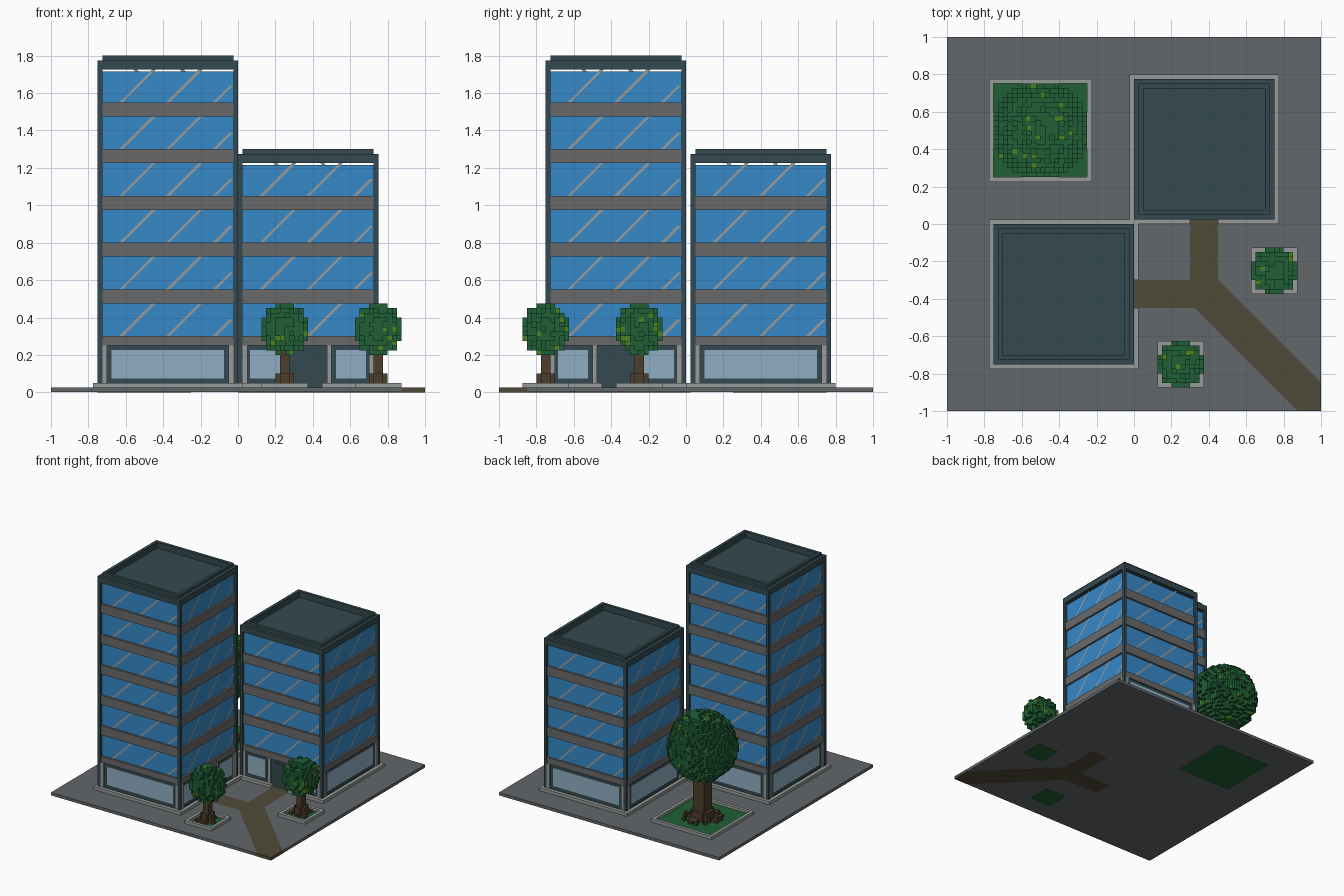
import bpy, bmesh, random
from math import pi
from mathutils import Matrix, Vector

random.seed(4)
if "Cube" in bpy.data.objects:
    bpy.data.objects.remove(bpy.data.objects["Cube"])


def material(name, hexcode):
    srgb = [int(hexcode[i:i + 2], 16) / 255 for i in (0, 2, 4)]
    col = [c / 12.92 if c < 0.04 else ((c + 0.055) / 1.055) ** 2.4 for c in srgb] + [1]
    m = bpy.data.materials.new(name)
    m.use_nodes = True
    m.diffuse_color = col
    bsdf = m.node_tree.nodes["Principled BSDF"]
    bsdf.inputs["Base Color"].default_value = col
    bsdf.inputs["Roughness"].default_value = 0.8
    return m


PAVING = material("paving grey", "63676b")
BAND = material("concrete grey", "696969")
DARK = material("dark slate", "344a50")
STONE = material("light stone", "989a9a")
GLASS = material("blue glass", "3689c8")
PALE = material("pale glass", "90afc3")
LEAF = material("leaf green", "1f5f36")
LIME = material("lime green", "4c8420")
BARK = material("bark brown", "4c3e2c")
DIRT = material("path brown", "504b38")

V = 0.025  # block size
GROUND = V


def finish(name, bm, *mats):
    me = bpy.data.meshes.new(name)
    bm.to_mesh(me)
    bm.free()
    for m in mats:
        me.materials.append(m)
    ob = bpy.data.objects.new(name, me)
    bpy.context.collection.objects.link(ob)
    return ob


def add_box(bm, x0, x1, y0, y1, z0, z1, frame=Matrix()):
    size = Matrix.Diagonal((x1 - x0, y1 - y0, z1 - z0, 1))
    mid = Matrix.Translation(((x0 + x1) / 2, (y0 + y1) / 2, (z0 + z1) / 2))
    bmesh.ops.create_cube(bm, size=1, matrix=frame @ mid @ size)


def square_rings(name, mat, centre, profile, closed=False):
    """Square-plan solid following (half width, height) pairs."""
    bm = bmesh.new()
    cx, cy = centre
    rings = [[bm.verts.new((cx + sx * h, cy + sy * h, z))
              for sx, sy in ((-1, -1), (1, -1), (1, 1), (-1, 1))] for h, z in profile]
    pairs = list(zip(rings, rings[1:]))
    if closed:
        pairs.append((rings[-1], rings[0]))
    else:
        bm.faces.new(rings[0][::-1])
        bm.faces.new(rings[-1])
    for a, b in pairs:
        for i in range(4):
            j = (i + 1) % 4
            bm.faces.new((a[i], a[j], b[j], b[i]))
    bmesh.ops.recalc_face_normals(bm, faces=bm.faces)
    return finish(name, bm, mat)


def prism(name, mat, outline, z0, z1):
    bm = bmesh.new()
    face = bm.faces.new([bm.verts.new((x, y, z0)) for x, y in outline])
    out = bmesh.ops.extrude_face_region(bm, geom=[face])["geom"]
    bmesh.ops.translate(bm, vec=(0, 0, z1 - z0),
                        verts=[g for g in out if isinstance(g, bmesh.types.BMVert)])
    bmesh.ops.recalc_face_normals(bm, faces=bm.faces)
    return finish(name, bm, mat)


def voxels(name, cells, centre, mats, pick=lambda: 0):
    """Skin of a set of grid cells, with one colour per cell."""
    bm = bmesh.new()
    origin = Vector((*centre, 0))
    for c in sorted(cells):
        index = pick()
        for axis in range(3):
            for s in (0, 1):
                step = [0, 0, 0]
                step[axis] = 2 * s - 1
                if tuple(a + b for a, b in zip(c, step)) in cells:
                    continue
                quad = []
                for p, q in ((0, 0), (1, 0), (1, 1), (0, 1)):
                    corner = [0, 0, 0]
                    corner[axis], corner[axis - 2], corner[axis - 1] = s, p, q
                    quad.append(origin + V * (Vector(c) + Vector(corner)))
                f = bm.faces.new([bm.verts.new(v) for v in (quad if s else quad[::-1])])
                f.material_index = index
    return finish(name, bm, *mats)


# Paved slab with the path notched into it
path = [(0, -0.45), (0.325, -0.45), (0.875, -1), (1, -1), (1, -0.85),
        (0.45, -0.3), (0.45, 0.025), (0.3, 0.025), (0.3, -0.3), (0, -0.3)]
prism("path", DIRT, path, 0, GROUND)
slab = [(-1, -1)] + path[2::-1] + path[:3:-1] + [(1, 1), (-1, 1)]
prism("paved_slab", PAVING, slab, 0.001, GROUND)


def tower(label, centre, top, door_side):
    cx, cy = centre
    square_rings(label + "_glass", GLASS, centre, [(0.355, 0.27), (0.355, top - 0.06)])
    square_rings(label + "_ground_wall", DARK, centre, [(0.36, GROUND), (0.36, 0.26)])
    # Stepped roof with a sunken deck
    square_rings(label + "_roof", DARK, centre,
                 [(0.375, top - 0.05), (0.375, top), (0.35, top), (0.35, top + V),
                  (0.325, top + V), (0.325, top - V)])
    # Floor bands
    floors = [0.3 + 0.25 * i for i in range(round((top - 0.275) / 0.25))]
    for i, z in enumerate(floors):
        low = z - (0.05 if i == 0 else 0.075)
        square_rings(f"{label}_band_{i + 1}", BAND, centre, [(0.371, low), (0.371, z)])
    posts, pillars, plinth = bmesh.new(), bmesh.new(), bmesh.new()
    panes, streaks, door = bmesh.new(), bmesh.new(), bmesh.new()
    for side in range(4):
        fr = Matrix.Translation((cx, cy, 0)) @ Matrix.Rotation(side * pi / 2, 4, 'Z')
        add_box(posts, -0.375, -0.35, -0.375, -0.35, GROUND, top - 0.05, fr)
        piers = [-0.3375, 0.3375]
        windows = [(-0.3, 0.3)]
        kerbs = [(-0.4, 0.375)]
        if side == door_side:
            piers += [-0.1125, 0.1125]
            windows = [(-0.31, -0.15), (0.15, 0.31)]
            kerbs = [(-0.4, -0.075), (0.075, 0.375)]
            add_box(door, -0.075, 0.075, -0.366, -0.35, GROUND, 0.225, fr)
        for u in piers:
            add_box(pillars, u - V / 2, u + V / 2, -0.373, -0.35, GROUND, 0.25, fr)
        for a, b in windows:
            add_box(panes, a, b, -0.364, -0.356, 0.075, 0.225, fr)
        for a, b in kerbs:
            add_box(plinth, a, b, -0.4, -0.37, GROUND, 0.05, fr)
        # Diagonal reflections on each pane
        for z in floors:
            for u in (-0.25, 0, 0.25):
                rise = min(0.175, 0.34 - u)
                pts = [(u - 0.01, 0), (u + 0.01, 0), (u + 0.01 + rise, rise), (u - 0.01 + rise, rise)]
                streaks.faces.new([streaks.verts.new(fr @ Vector((a, -0.358, z + b)))
                                   for a, b in pts])
    for part, bm, mat in (("corner_posts", posts, DARK), ("pillars", pillars, STONE),
                          ("plinth", plinth, STONE), ("shop_windows", panes, PALE),
                          ("reflections", streaks, STONE), ("door", door, DARK)):
        finish(f"{label}_{part}", bm, mat)


tower("tall_tower", (-0.375, -0.375), 1.775, 1)
tower("short_tower", (0.375, 0.4), 1.275, 0)


def tree(label, centre, bed, radius, half_height, middle, trunk):
    # Planter
    square_rings(label + "_kerb", STONE, centre, [(bed + V, GROUND), (bed + V, 0.05), (bed, 0.05),
                                                  (bed, GROUND)], closed=True)
    square_rings(label + "_bed", LEAF, centre, [(bed, 0), (bed, GROUND + 0.004)])
    n = round(radius / V)
    crown, wood = set(), set()
    for i in range(-n, n):
        for j in range(-n, n):
            x, y = (i + 0.5) * V, (j + 0.5) * V
            r = (x * x + y * y) ** 0.5
            for k in range(1, 40):
                z = (k + 0.5) * V
                # Leafy ball with a ragged outer layer
                d = ((r / radius) ** 2 + ((z - middle) / half_height) ** 2) ** 0.5
                if d < 1 - 0.8 / n or (d < 1.02 and random.random() < 0.75):
                    crown.add((i, j, k))
                # Trunk with spreading roots
                flare = trunk * (1.4 if k < 4 else 1)
                root = k == 1 and r < trunk * 2.6 and random.random() < 0.45
                if z < middle and (r < flare or root):
                    wood.add((i, j, k))
    voxels(label + "_crown", crown, centre, (LEAF, LIME), lambda: int(random.random() < 0.06))
    voxels(label + "_trunk", wood - crown, centre, (BARK,))


tree("large_tree", (-0.5, 0.5), 0.25, 0.25, 0.2625, 0.62, 0.058)
for name, spot in (("front_tree", (0.25, -0.75)), ("side_tree", (0.75, -0.25))):
    tree(name, spot, 0.1, 0.125, 0.1375, 0.3375, 0.03)
